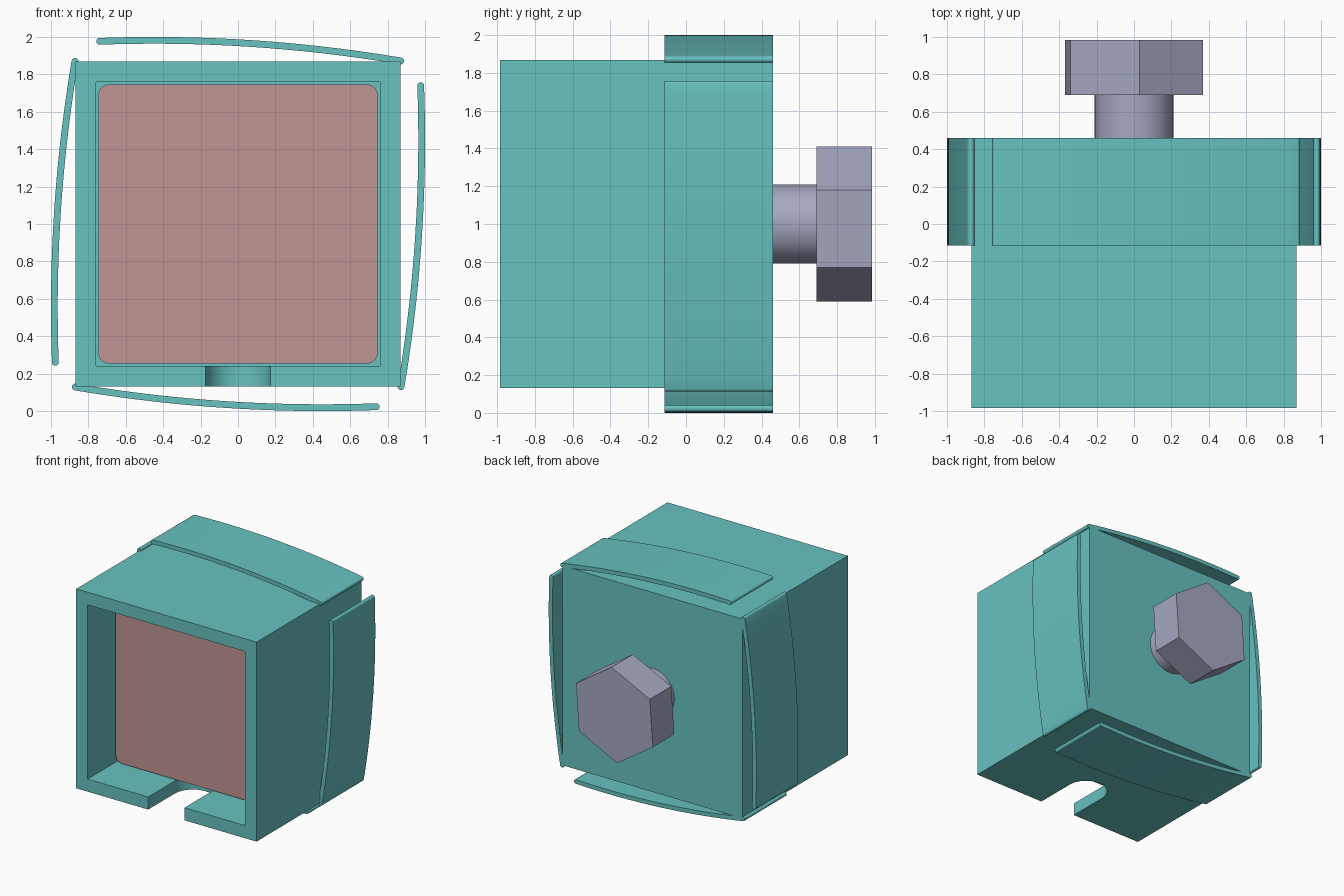
import bpy, bmesh, math

if "Cube" in bpy.data.objects:
    bpy.data.objects.remove(bpy.data.objects["Cube"])

CZ = 1.0  # height of the central axis


def material(name, rgb):
    m = bpy.data.materials.new(name)
    m.diffuse_color = (*rgb, 1)
    m.use_nodes = True
    m.node_tree.nodes["Principled BSDF"].inputs["Base Color"].default_value = m.diffuse_color
    return m


TEAL = material("teal", (0.135, 0.54, 0.53))
PINK = material("dusty pink", (0.54, 0.30, 0.30))
STEEL = material("grey lavender", (0.38, 0.395, 0.54))


def finish(bm, name, mat, smooth=False):
    bmesh.ops.recalc_face_normals(bm, faces=bm.faces[:])
    mesh = bpy.data.meshes.new(name)
    bm.to_mesh(mesh)
    bm.free()
    ob = bpy.data.objects.new(name, mesh)
    bpy.context.collection.objects.link(ob)
    mesh.materials.append(mat)
    if smooth:
        bpy.ops.object.select_all(action='DESELECT')
        ob.select_set(True)
        bpy.context.view_layer.objects.active = ob
        bpy.ops.object.shade_smooth_by_angle(angle=math.radians(40))
    return ob


def prism(name, points, y0, y1, mat, smooth=False):
    """Extrude an outline in x and height (measured from the axis) along y."""
    bm = bmesh.new()
    face = bm.faces.new([bm.verts.new((x, y0, CZ + z)) for x, z in points])
    ext = bmesh.ops.extrude_face_region(bm, geom=[face])
    verts = [v for v in ext["geom"] if isinstance(v, bmesh.types.BMVert)]
    bmesh.ops.translate(bm, verts=verts, vec=(0, y1 - y0, 0))
    return finish(bm, name, mat, smooth)


def ring(radius, count, start=0.0):
    return [(radius * math.cos(start + math.tau * i / count),
             radius * math.sin(start + math.tau * i / count)) for i in range(count)]


def rounded_square(half, r, steps=8):
    pts = []
    for q in range(4):
        a0 = q * math.pi / 2
        cx = (half - r) * (1 if q in (0, 3) else -1)
        cz = (half - r) * (1 if q in (0, 1) else -1)
        for i in range(steps + 1):
            a = a0 + i / steps * math.pi / 2
            pts.append((cx + r * math.cos(a), cz + r * math.sin(a)))
    return pts


def square(h):
    return [(-h, -h), (h, -h), (h, h), (-h, h)]


# housing: a block with a front cavity and a round-ended slot in its floor
housing = prism("housing", square(0.868), -0.985, 0.46, TEAL)
cavity = prism("cavity_cutter", square(0.758), -1.2, 0.3, TEAL)

bm = bmesh.new()
SLOT_R, SLOT_Y = 0.175, -0.62
outline = [(-SLOT_R, -1.2), (SLOT_R, -1.2)]
outline += [(SLOT_R * math.cos(math.pi * i / 24), SLOT_Y + SLOT_R * math.sin(math.pi * i / 24))
            for i in range(25)]
face = bm.faces.new([bm.verts.new((x, y, 0.0)) for x, y in outline])
ext = bmesh.ops.extrude_face_region(bm, geom=[face])
bmesh.ops.translate(bm, verts=[v for v in ext["geom"] if isinstance(v, bmesh.types.BMVert)],
                    vec=(0, 0, 0.5))
slot = finish(bm, "slot_cutter", TEAL)

bpy.context.view_layer.objects.active = housing
for cutter in (cavity, slot):
    mod = housing.modifiers.new("cut", 'BOOLEAN')
    mod.operation, mod.solver, mod.object = 'DIFFERENCE', 'EXACT', cutter
    bpy.ops.object.modifier_apply(modifier=mod.name)
    bpy.data.objects.remove(cutter)
bpy.ops.object.select_all(action='DESELECT')
housing.select_set(True)
bpy.ops.object.shade_smooth_by_angle(angle=math.radians(30))

# pressure pad inside the cavity
prism("pad", rounded_square(0.747, 0.06), -0.615, -0.2, PINK)

# bolt: round shank and slightly turned hexagonal head
prism("bolt_shank", ring(0.21, 48), -0.22, 0.70, STEEL, True)
prism("bolt_head", ring(0.411, 6, math.radians(26)), 0.69, 0.985, STEEL)

# spring flaps: one curved strip with round ends, repeated around the axis
R, T, PEAK_X, PEAK_Z = 7.95, 0.018, -0.45, 0.982
CENTRE_Z = PEAK_Z - R
a_start = math.asin((0.87 - PEAK_X) / R)
a_end = math.asin((-0.74 - PEAK_X) / R)


def arc_point(angle, radius):
    return (PEAK_X + radius * math.sin(angle), CENTRE_Z + radius * math.cos(angle))


def end_cap(angle, first):
    cx, cz = arc_point(angle, R)
    return [(cx + T * math.cos(first - angle + math.pi * i / 8),
             cz + T * math.sin(first - angle + math.pi * i / 8)) for i in range(1, 8)]


N = 24
angles = [a_start + (a_end - a_start) * i / N for i in range(N + 1)]
strip = [arc_point(a, R + T) for a in angles]
strip += end_cap(a_end, math.pi / 2)
strip += [arc_point(a, R - T) for a in reversed(angles)]
strip += end_cap(a_start, -math.pi / 2)

for k, side in enumerate(("top", "right", "bottom", "left")):
    c, s = (1, 0, -1, 0)[k], (0, 1, 0, -1)[k]
    prism(side + "_flap", [(x * c + z * s, -x * s + z * c) for x, z in strip],
          -0.115, 0.46, TEAL, True)
